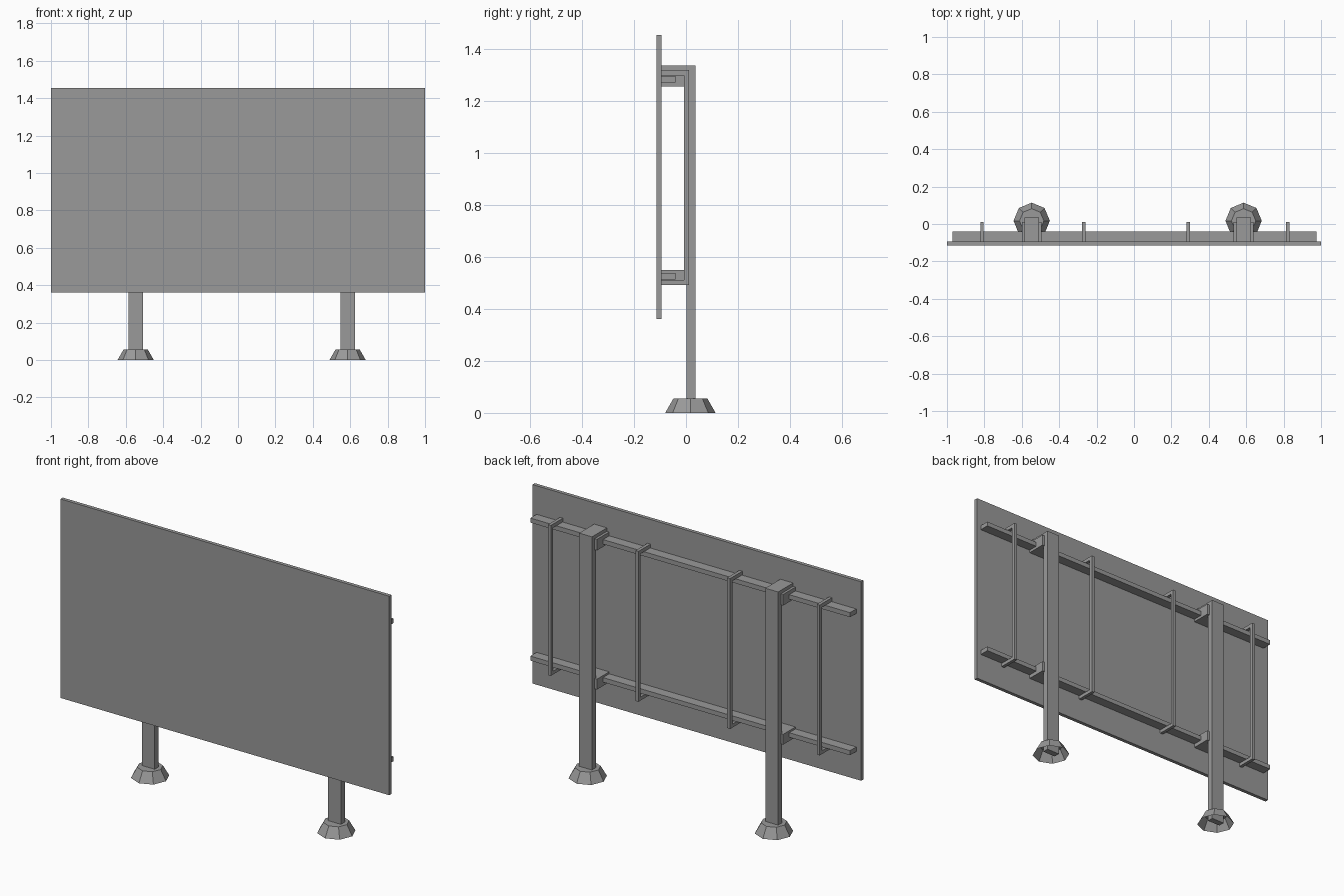
import bpy, bmesh

if "Cube" in bpy.data.objects:
    bpy.data.objects.remove(bpy.data.objects["Cube"])

# Dark grey painted metal shared by every part
grey = bpy.data.materials.new("grey_metal")
grey.diffuse_color = (0.32, 0.32, 0.32, 1)
grey.use_nodes = True
grey.node_tree.nodes["Principled BSDF"].inputs["Base Color"].default_value = grey.diffuse_color


def finish(name, bm):
    mesh = bpy.data.meshes.new(name)
    bm.to_mesh(mesh)
    bm.free()
    mesh.materials.append(grey)
    obj = bpy.data.objects.new(name, mesh)
    bpy.context.collection.objects.link(obj)
    return obj


def box(name, x, y, z):
    """Box from (min, max) pairs along each axis."""
    bm = bmesh.new()
    bmesh.ops.create_cube(bm, size=1)
    for v in bm.verts:
        for i, (lo, hi) in enumerate((x, y, z)):
            v.co[i] = lo if v.co[i] < 0 else hi
    return finish(name, bm)


def extrude_profile(name, profile, x, width):
    """Closed (y, z) profile extruded along x, centred at x."""
    bm = bmesh.new()
    face = bm.faces.new([bm.verts.new((x - width / 2, y, z)) for y, z in profile])
    ext = bmesh.ops.extrude_face_region(bm, geom=[face])
    for v in ext["geom"]:
        if isinstance(v, bmesh.types.BMVert):
            v.co.x += width
    bmesh.ops.recalc_face_normals(bm, faces=bm.faces)
    return finish(name, bm)


def foot(name, x, y):
    """Eight-sided flared foot, open underneath."""
    bm = bmesh.new()
    bmesh.ops.create_cone(bm, cap_ends=True, segments=8,
                          radius1=0.097, radius2=0.065, depth=0.056)
    bm.normal_update()
    bottom = [f for f in bm.faces if f.normal.z < -0.9]
    bmesh.ops.delete(bm, geom=bottom, context='FACES_ONLY')
    bmesh.ops.translate(bm, verts=bm.verts, vec=(x, y, 0.028))
    return finish(name, bm)


BACK = -0.094   # rear face of the display panel
MID = 0.012     # rear face of the braces and brackets
FRONT = 0.002   # front face of the posts
REAR = 0.036    # rear face of the posts

# Display panel
box("display_panel", (-1, 1), (-0.114, BACK), (0.361, 1.455))

# Horizontal rails
for name, z in (("lower_rail", (0.514, 0.539)), ("upper_rail", (1.273, 1.298))):
    box(name, (-0.97, 0.975), (BACK, -0.04), z)

# C-shaped vertical braces
brace = [(BACK, 0.493), (MID, 0.493), (MID, 1.32), (BACK, 1.32),
         (BACK, 1.30), (-0.007, 1.30), (-0.007, 0.512), (BACK, 0.512)]
for x in (-0.813, -0.268, 0.29, 0.823):
    extrude_profile("brace", brace, x, 0.018)

# Posts with bent tops, brackets and feet
post = [(FRONT, 0.01), (REAR, 0.01), (REAR, 1.338), (BACK, 1.338),
        (BACK, 1.318), (FRONT, 1.318)]
for x in (-0.547, 0.586):
    extrude_profile("post", post, x, 0.078)
    for name, z in (("lower_bracket", (0.493, 0.55)), ("upper_bracket", (1.258, 1.319))):
        box(name, (x - 0.053, x + 0.053), (BACK, MID), z)
    foot("foot", x, 0.017)
